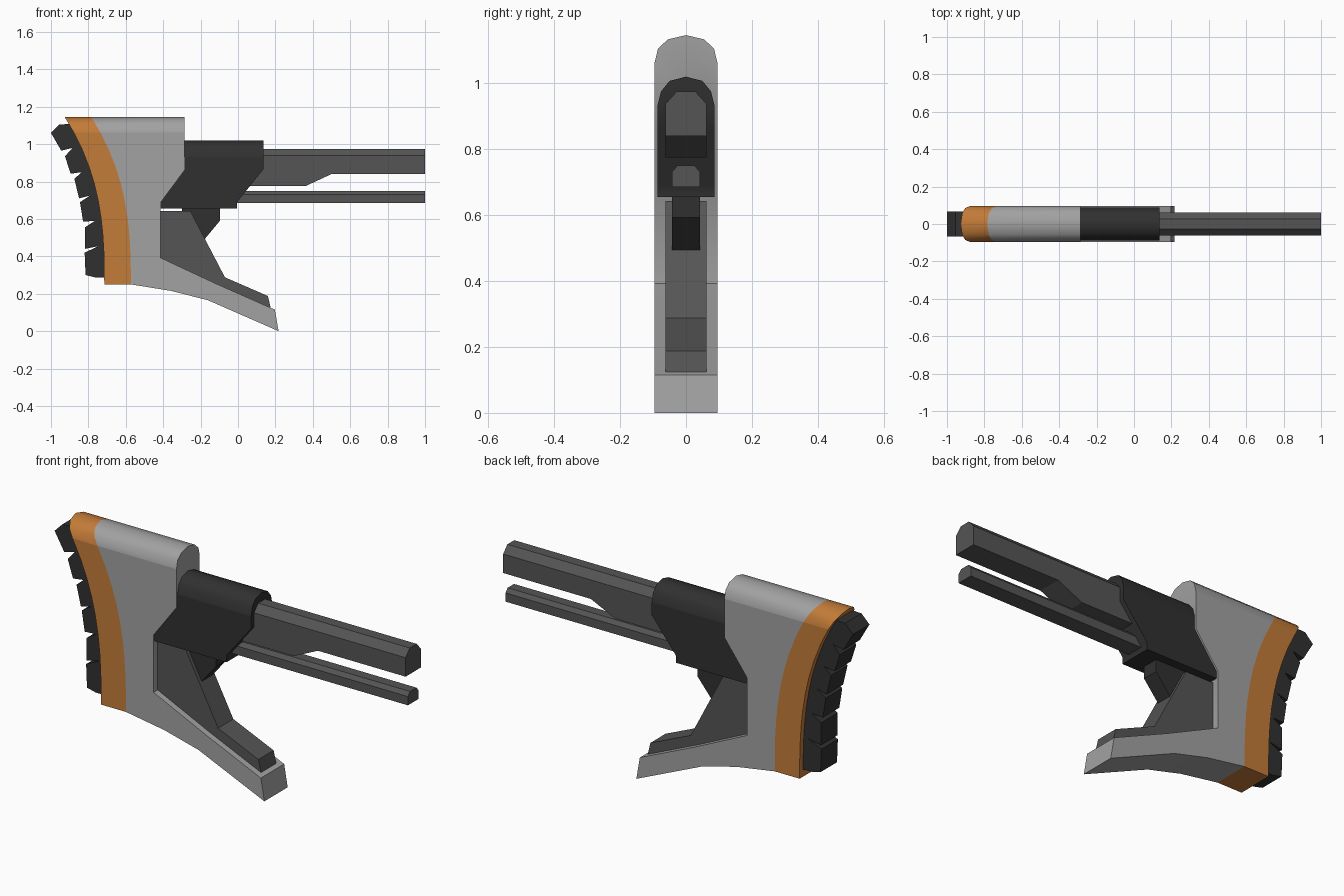
import bpy, bmesh
from mathutils import Vector
from math import radians

if "Cube" in bpy.data.objects:
    bpy.data.objects.remove(bpy.data.objects["Cube"])


def paint(name, rgb):
    m = bpy.data.materials.new(name)
    m.diffuse_color = (*rgb, 1)
    m.use_nodes = True
    m.node_tree.nodes["Principled BSDF"].inputs["Base Color"].default_value = m.diffuse_color
    return m


LIGHT = paint("light_grey", (0.36, 0.36, 0.36))
MID = paint("mid_grey", (0.09, 0.09, 0.09))
DARK = paint("dark_grey", (0.03, 0.03, 0.03))
ORANGE = paint("orange", (0.55, 0.2, 0.04))


def part(name, profile, half, mat, crown=(), smooth=False):
    """Side profile (x, z) extruded across y; crown is the (y, z) section that trims the top."""
    bm = bmesh.new()
    face = bm.faces.new([bm.verts.new((x, -half, z)) for x, z in profile])
    ext = bmesh.ops.extrude_face_region(bm, geom=[face])["geom"]
    bmesh.ops.translate(bm, vec=(0, 2 * half, 0),
                        verts=[g for g in ext if isinstance(g, bmesh.types.BMVert)])
    for (y0, z0), (y1, z1) in zip(crown, crown[1:]):
        for s in (1, -1):
            bmesh.ops.bisect_plane(bm, geom=bm.verts[:] + bm.edges[:] + bm.faces[:], dist=1e-5,
                                   plane_co=(0, s * y0, z0),
                                   plane_no=Vector((0, s * (z1 - z0), y0 - y1)).normalized(),
                                   clear_outer=True)
            rim = [e for e in bm.edges if e.is_boundary]
            if rim:
                bmesh.ops.holes_fill(bm, edges=rim)
    bmesh.ops.recalc_face_normals(bm, faces=bm.faces)
    me = bpy.data.meshes.new(name)
    bm.to_mesh(me)
    bm.free()
    me.materials.append(mat)
    ob = bpy.data.objects.new(name, me)
    bpy.context.collection.objects.link(ob)
    if smooth:
        bpy.ops.object.select_all(action='DESELECT')
        ob.select_set(True)
        bpy.context.view_layer.objects.active = ob
        bpy.ops.object.shade_smooth_by_angle(angle=radians(40))
        for p in ob.data.polygons:
            if abs(p.normal.y) > 0.99:
                p.use_smooth = False
    return ob


def back_curve(x, n=10):
    """Backward-sweeping curve from bottom to top, starting at x."""
    return [(x - 0.212 * (i / n) ** 2.7, 0.25 + 0.896 * i / n) for i in range(n + 1)]


BODY_CROWN = [(0.095, 1.063), (0.085, 1.105), (0.055, 1.133), (0, 1.146)]
rear, seam = back_curve(-0.715), back_curve(-0.573)

# Main body with forward-reaching foot
part("body", seam[::-1] + [(-0.355, 0.215), (-0.16, 0.165), (0.217, 0.0), (0.197, 0.115),
     (-0.12, 0.255), (-0.415, 0.393), (-0.415, 0.69), (-0.285, 0.865), (-0.285, 1.146)],
     0.095, LIGHT, BODY_CROWN, True)

# Orange band along the back
part("back_band", rear + seam[::-1], 0.095, ORANGE, BODY_CROWN, True)

# Notched pad behind the band
part("ribbed_pad", [(-0.89, 1.108), (-0.955, 1.105), (-1.0, 1.06), (-0.945, 0.965),
     (-0.885, 0.98), (-0.925, 0.935), (-0.895, 0.842), (-0.835, 0.85),
     (-0.875, 0.815), (-0.85, 0.71), (-0.79, 0.725),
     (-0.845, 0.69), (-0.828, 0.585), (-0.765, 0.59),
     (-0.818, 0.555), (-0.818, 0.44), (-0.745, 0.455),
     (-0.82, 0.42), (-0.815, 0.3), (-0.765, 0.288),
     (-0.69, 0.288), (-0.71, 0.65), (-0.77, 0.9), (-0.85, 1.07)], 0.067, DARK)

# Dark housing in front of the body
part("housing", [(-0.285, 1.02), (0.135, 1.02), (0.135, 0.865), (-0.005, 0.69), (-0.005, 0.655),
     (-0.415, 0.655), (-0.415, 0.69), (-0.285, 0.865)], 0.087, DARK,
     [(0.087, 0.93), (0.076, 0.975), (0.05, 1.007), (0, 1.02)], True)

# Two bars with chamfered tops
part("upper_bar", [(0.0, 0.775), (0.36, 0.775), (0.5, 0.84), (1, 0.84), (1, 0.975), (0.0, 0.975)],
     0.062, MID, [(0.062, 0.938), (0.028, 0.975)])
part("lower_bar", [(-0.05, 0.685), (1, 0.685), (1, 0.75), (-0.05, 0.75)],
     0.043, MID, [(0.043, 0.73), (0.026, 0.75)])

# Grip insert resting in the fork of the body
part("grip_insert", [(-0.43, 0.643), (-0.255, 0.643), (-0.07, 0.288), (0.16, 0.188), (0.176, 0.12),
     (-0.12, 0.25), (-0.43, 0.39)], 0.062, MID)

# Trigger under the housing
part("trigger", [(-0.3, 0.66), (-0.095, 0.66), (-0.095, 0.592), (-0.18, 0.49), (-0.3, 0.56)],
     0.042, DARK)
